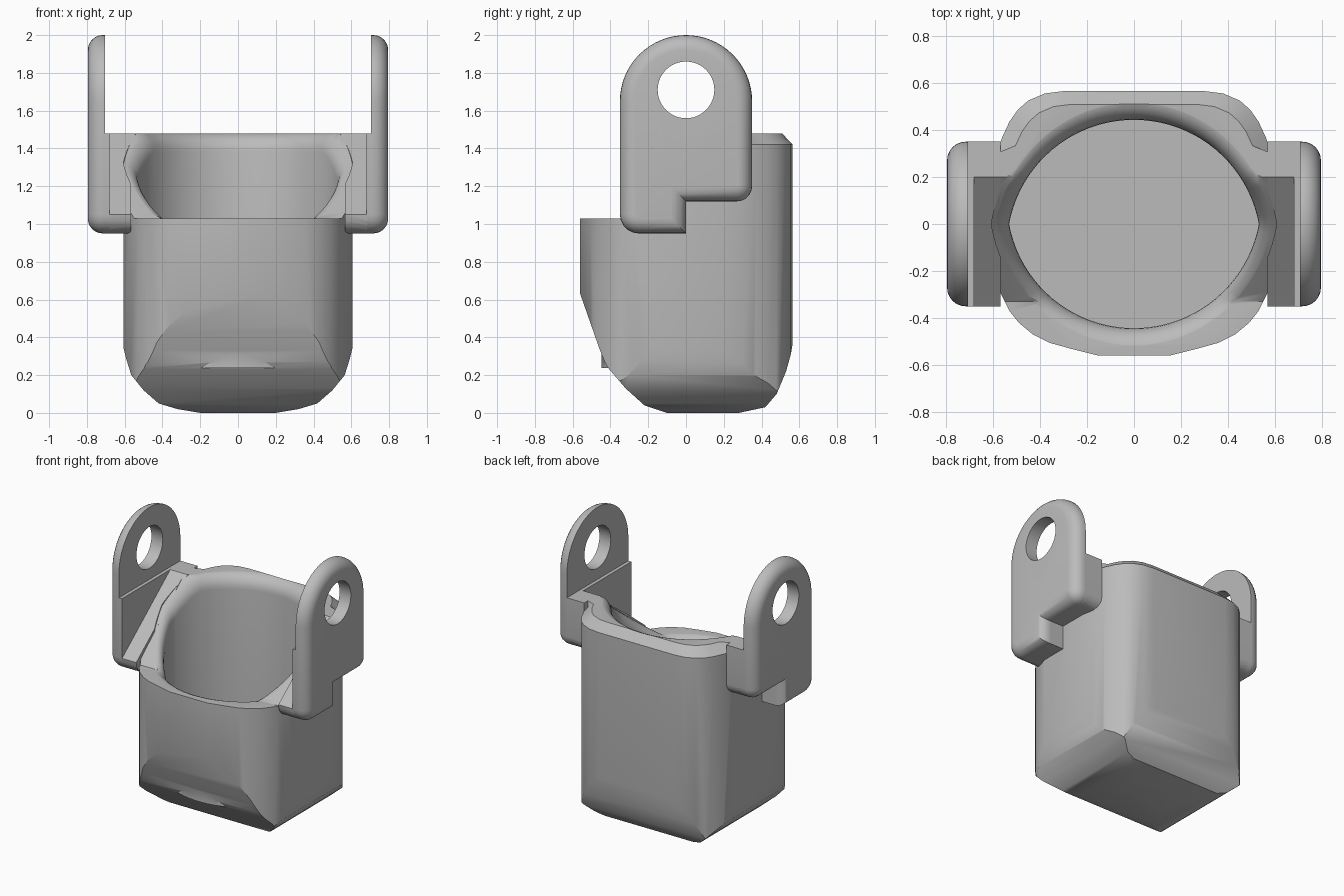
import bpy, bmesh, math

cube = bpy.data.objects.get("Cube")
if cube:
    bpy.data.objects.remove(cube, do_unlink=True)

grey = bpy.data.materials.new("plain grey")
grey.use_nodes = True
grey.diffuse_color = (0.5, 0.5, 0.5, 1)
grey.node_tree.nodes["Principled BSDF"].inputs["Base Color"].default_value = (0.5, 0.5, 0.5, 1)


def loft(name, rings, bevel=0):
    """Skin closed rings; optionally round the edge of the last cap."""
    bm = bmesh.new()
    rows = [[bm.verts.new(p) for p in ring] for ring in rings]
    n = len(rows[0])
    for a, b in zip(rows, rows[1:]):
        for i in range(n):
            j = (i + 1) % n
            bm.faces.new((a[i], a[j], b[j], b[i]))
    bm.faces.new(rows[0][::-1])
    cap = bm.faces.new(rows[-1])
    bmesh.ops.recalc_face_normals(bm, faces=bm.faces[:])
    if bevel:
        bmesh.ops.bevel(bm, geom=list(cap.edges), offset=bevel, segments=6,
                        profile=0.5, affect='EDGES', clamp_overlap=True)
    mesh = bpy.data.meshes.new(name)
    bm.to_mesh(mesh)
    bm.free()
    mesh.materials.append(grey)
    obj = bpy.data.objects.new(name, mesh)
    bpy.context.collection.objects.link(obj)
    return obj


def prism(name, pts, axis, lo, hi, bevel=0):
    place = {"x": lambda u, v, w: (w, u, v),
             "y": lambda u, v, w: (u, w, v),
             "z": lambda u, v, w: (u, v, w)}[axis]
    return loft(name, [[place(u, v, w) for u, v in pts] for w in (lo, hi)], bevel)


def activate(obj):
    bpy.ops.object.select_all(action='DESELECT')
    bpy.context.view_layer.objects.active = obj
    obj.select_set(True)


def combine(obj, other, operation, keep=False):
    mod = obj.modifiers.new(operation.lower(), 'BOOLEAN')
    mod.operation, mod.solver, mod.object = operation, 'EXACT', other
    activate(obj)
    bpy.ops.object.modifier_apply(modifier=mod.name)
    if not keep:
        bpy.data.objects.remove(other, do_unlink=True)


def mirrored(half):
    return half + [(-u, v) for u, v in reversed(half)]


def arc(cu, cv, r, start, end, n):
    angles = [math.radians(start + (end - start) * i / n) for i in range(n + 1)]
    return [(cu + r * math.cos(a), cv + r * math.sin(a)) for a in angles]


# Rim height: low lip in front, sloping shoulders, high back
LOW, HIGH, FRONT, REAR = 1.03, 1.48, -0.33, 0.2


def rim(y):
    t = min(1, max(0, (y - FRONT) / (REAR - FRONT)))
    return LOW + (HIGH - LOW) * t


# Pointed oval made of two arcs
side = math.degrees(math.asin(0.097 / 0.54))
oval = arc(0, -0.097, 0.54, side, 180 - side, 40)
oval += [(-u, -v) for u, v in oval[1:-1]]


def oval_ring(off, height):
    su, sv = 1 + off / 0.7, 1 + off / 0.46
    return [(u * su, v * sv, height(v * sv)) for u, v in oval]


# Body: plan outline with a bevelled back rim
plan = mirrored([(0.15, -0.56), (0.27, -0.53), (0.36, -0.505), (0.43, -0.47), (0.49, -0.42),
                 (0.53, -0.37), (0.57, -0.29), (0.605, -0.19), (0.605, 0.2), (0.585, 0.3),
                 (0.56, 0.37), (0.53, 0.435), (0.495, 0.485), (0.45, 0.525), (0.38, 0.555),
                 (0.3, 0.565)])
rim_plan = [(u * 0.9, v * 0.9) if v > 0.33 else (u, v) for u, v in plan]
body = loft("body", [[(u, v, 0) for u, v in plan], [(u, v, 1.42) for u, v in plan],
                     [(u, v, HIGH) for u, v in rim_plan]])

# Trim by the front and side profiles
belly = mirrored([(0.2, 0), (0.32, 0.02), (0.42, 0.05), (0.5, 0.12), (0.565, 0.2),
                  (0.59, 0.28), (0.61, 0.36), (0.61, 2)])
combine(body, prism("belly_trim", belly, "y", -1, 1), 'INTERSECT')
keel = [(-0.57, 0.63), (-0.56, 0.63), (-0.49, 0.43), (-0.455, 0.33), (-0.43, 0.27), (-0.41, 0.235),
        (-0.32, 0.13), (-0.22, 0.04), (-0.1, 0), (0.28, 0), (0.42, 0.03), (0.48, 0.1),
        (0.53, 0.22), (0.555, 0.31), (0.57, 0.4), (0.57, 2), (-0.57, 2)]
combine(body, prism("keel_trim", keel, "x", -1, 1), 'INTERSECT')

# Cup wall showing through the front slope
combine(body, prism("cup_wall", [(u * 1.01, v * 1.01) for u, v in oval], "z", 0.237, 0.6), 'UNION')

# Front opening
opening = [(-1, LOW), (FRONT, LOW), (REAR, HIGH), (REAR, 3), (-1, 3)]
combine(body, prism("opening_cutter", opening, "x", -1, 1), 'DIFFERENCE')

# Cup cavity with a rounded lip that follows the rim
R = 0.1
rings = [oval_ring(0, lambda y: 0.25)]
for k in range(7):
    t = math.pi / 2 * k / 6
    rings.append(oval_ring(R * (1 - math.cos(t)),
                           lambda y: rim(y) - R + R * math.sin(t) + 0.003))
rings.append(oval_ring(R, lambda y: 2.5))
cavity = loft("cavity_cutter", rings)
combine(body, cavity, 'DIFFERENCE', keep=True)

# Ear profile: stepped bottom with rounded corners and an arched top
W = 0.35
foot = arc(-W + 0.1, 1.05, 0.1, 180, 270, 5) + [(0, 0.95), (0, 1.12)]
foot += arc(W - 0.08, 1.2, 0.08, 270, 360, 5)
ear_shape = foot + arc(0, 1.65, W, 0, 180, 32)
web_shape = foot + [(W, HIGH), (-W, HIGH)]
shoulder_shape = foot + [(W, HIGH), (REAR, HIGH), (-W + 0.02, 1.065)]

parts = [body]
for name, s in (("left", 1), ("right", -1)):
    ear = prism(name + "_ear", ear_shape, "x", 0.705 * s, 0.795 * s, 0.083)
    hole = prism("hole_cutter", arc(0, 1.71, 0.15, 0, 352.5, 47), "x", 0.5 * s, s)
    combine(ear, hole, 'DIFFERENCE')
    combine(ear, prism("web", web_shape, "x", 0.68 * s, 0.711 * s), 'UNION')
    shoulder = prism("shoulder", shoulder_shape, "x", 0.567 * s, 0.69 * s)
    combine(shoulder, cavity, 'DIFFERENCE', keep=True)
    combine(ear, shoulder, 'UNION')
    parts.append(ear)
bpy.data.objects.remove(cavity, do_unlink=True)

for part in parts:
    activate(part)
    bpy.ops.object.shade_smooth_by_angle(angle=math.radians(32))
